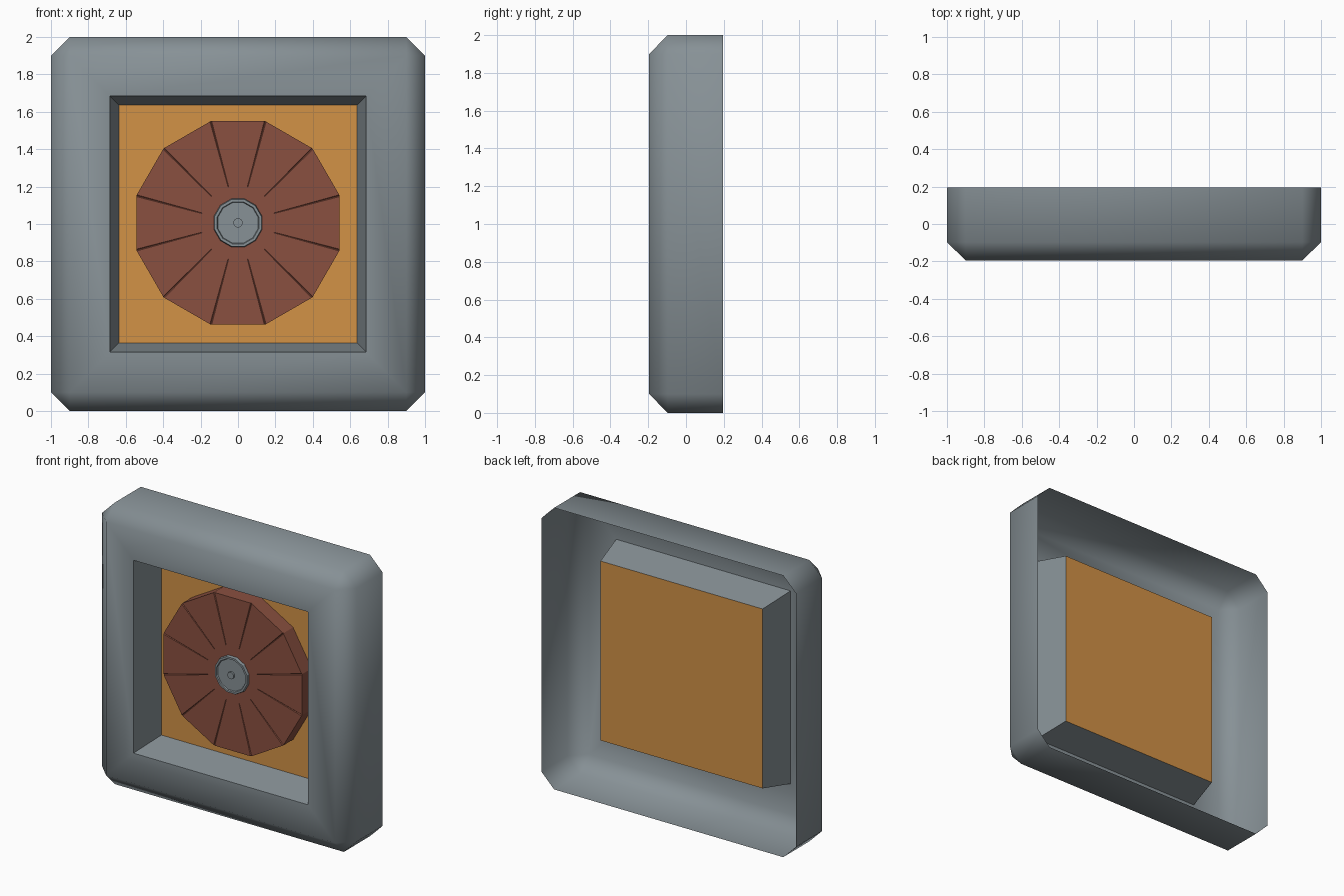
import bpy, bmesh, math

if "Cube" in bpy.data.objects:
    bpy.data.objects.remove(bpy.data.objects["Cube"])


def material(name, rgb):
    m = bpy.data.materials.new(name)
    m.diffuse_color = (*rgb, 1)
    m.use_nodes = True
    m.node_tree.nodes["Principled BSDF"].inputs["Base Color"].default_value = m.diffuse_color
    return m


GREY = material("grey metal", (0.242, 0.283, 0.305))
ORANGE = material("orange panel", (0.645, 0.287, 0.061))
BROWN = material("red brown", (0.254, 0.08, 0.051))


def loft(name, rings, mat, cap=True, smooth=False):
    """Bridge matching rings from back to front; merge coincident points."""
    bm = bmesh.new()
    made = {}

    def vert(p):
        key = tuple(round(c, 5) for c in p)
        if key not in made:
            made[key] = bm.verts.new(p)
        return made[key]

    loops = [[vert(p) for p in r] for r in rings]
    for a, b in zip(loops, loops[1:]):
        for i in range(len(a)):
            j = (i + 1) % len(a)
            corners = list(dict.fromkeys((a[i], a[j], b[j], b[i])))
            if len(corners) > 2:
                bm.faces.new(corners)
    if cap:
        bm.faces.new(list(dict.fromkeys(loops[-1])))
    bm.normal_update()
    me = bpy.data.meshes.new(name)
    bm.to_mesh(me)
    bm.free()
    me.materials.append(mat)
    ob = bpy.data.objects.new(name, me)
    bpy.context.collection.objects.link(ob)
    if smooth:
        bpy.context.view_layer.objects.active = ob
        ob.select_set(True)
        bpy.ops.object.shade_smooth_by_angle(angle=math.radians(50))
        ob.select_set(False)
    return ob


def square(h, y, cut=0.0):
    """Square ring of half size h with corners cut off, counter-clockwise from the front."""
    k = h - cut
    pts = [(h, -k), (h, k), (k, h), (-k, h), (-h, k), (-h, -k), (-k, -h), (k, -h)]
    return [(x, y, 1 + z) for x, z in pts]


def polar(r, y, angles):
    return [(r * math.cos(a), y, 1.006 + r * math.sin(a)) for a in angles]


def regular(r, y, n=12):
    return polar(r, y, [math.pi / n + i * math.tau / n for i in range(n)])


# Hollow frame, open at the back, with the recess walls
PANEL_Y = 0.05
loft("frame", [square(1, 0.195, 0.1), square(1, -0.097, 0.1), square(0.9, -0.195),
               square(0.685, -0.195), square(0.637, PANEL_Y)], GREY, cap=False, smooth=True)

# Panel at the bottom of the recess
loft("back_panel", [square(0.637, PANEL_Y)], ORANGE)

# Twelve-sided disc with fine radial grooves
R, FACE_Y, STEP, HALF = 0.563, -0.06, math.radians(0.5), math.radians(15)
rim_back, rim_front, inner = [], [], []
for i in range(12):
    for s in (-1, 0, 1):
        a = HALF + i * 2 * HALF + s * STEP
        r = R if s == 0 else R * math.cos(HALF) / math.cos(HALF - STEP)
        rim_back += polar(r, PANEL_Y, [a])
        rim_front += polar(r, FACE_Y + (0.006 if s == 0 else 0), [a])
        inner += polar(0.2, FACE_Y, [a])
loft("disc", [rim_back, rim_front, inner], BROWN)

# Hub with a shallow dish and a centre pin
loft("hub", [regular(0.134, FACE_Y), regular(0.130, -0.08),
             regular(0.116, -0.08), regular(0.112, -0.072)], GREY)
loft("hub_pin", [regular(0.025, -0.072), regular(0.025, -0.085)], GREY)
